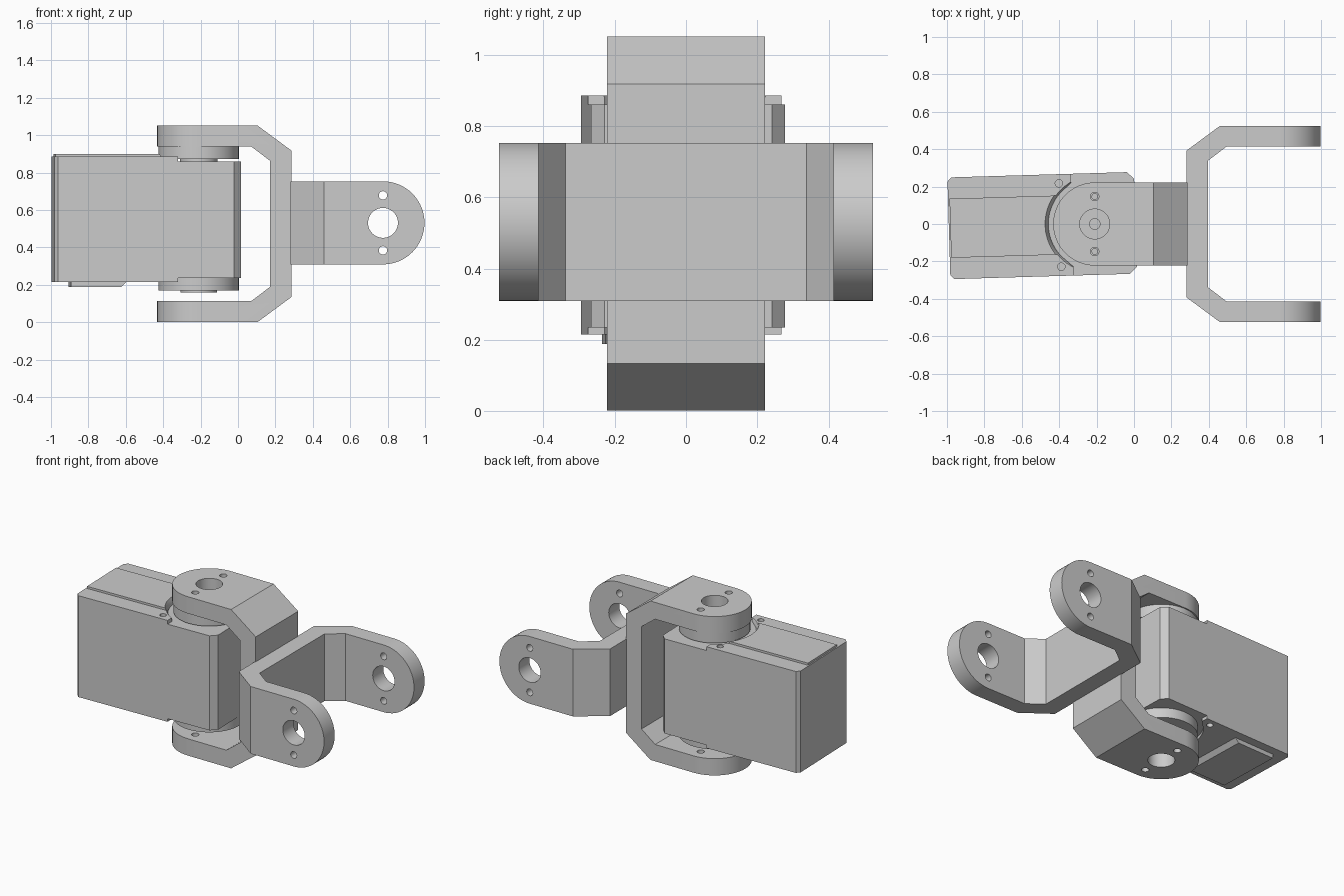
import bpy, bmesh, math

cube = bpy.data.objects.get("Cube")
if cube:
    bpy.data.objects.remove(cube)

grey = bpy.data.materials.new("plain grey")
grey.use_nodes = True
GREY = (0.6, 0.6, 0.6, 1)
grey.diffuse_color = GREY
grey.node_tree.nodes["Principled BSDF"].inputs["Base Color"].default_value = GREY


def arc(r, start, end, steps, cx=0, cy=0):
    angles = [math.radians(start + (end - start) * i / steps) for i in range(steps + 1)]
    return [(cx + r * math.cos(a), cy + r * math.sin(a)) for a in angles]


def disc(r, cx=0, cy=0, steps=48):
    return arc(r, 0, 360, steps, cx, cy)[:-1]


def prism(name, outline, z0, z1, scale=1):
    """Extrude a flat outline from z0 to z1, scaling the far end about the origin."""
    bm = bmesh.new()
    low = [bm.verts.new((x, y, z0)) for x, y in outline]
    high = [bm.verts.new((x * scale, y * scale, z1)) for x, y in outline]
    n = len(outline)
    bm.faces.new(low)
    bm.faces.new(high)
    for i in range(n):
        j = (i + 1) % n
        bm.faces.new((low[i], low[j], high[j], high[i]))
    bmesh.ops.recalc_face_normals(bm, faces=bm.faces)
    mesh = bpy.data.meshes.new(name)
    bm.to_mesh(mesh)
    bm.free()
    mesh.materials.append(grey)
    ob = bpy.data.objects.new(name, mesh)
    bpy.context.collection.objects.link(ob)
    return ob


def select(ob):
    bpy.ops.object.select_all(action="DESELECT")
    ob.select_set(True)
    bpy.context.view_layer.objects.active = ob


def combine(ob, tool, operation="DIFFERENCE"):
    bpy.context.view_layer.update()
    select(ob)
    mod = ob.modifiers.new("shape", "BOOLEAN")
    mod.operation, mod.object, mod.solver = operation, tool, "EXACT"
    bpy.ops.object.modifier_apply(modifier=mod.name)
    bpy.data.objects.remove(tool)


def finish(ob, location, rotation=(0, 0, 0)):
    select(ob)
    bpy.ops.object.shade_smooth_by_angle(angle=math.radians(30))
    ob.location, ob.rotation_euler = location, rotation


# Proportions shared by the parts
MID_Z, PIVOT_X, TAB = 0.527, -0.21, 0.222
HOLE, SCREW, SCREW_GAP = 0.08, 0.0225, 0.147


# C-shaped bracket, pivot at the origin and its base towards +x
def bracket(name):
    half = [(-TAB, 0.414), (-TAB, 0.525), (0.315, 0.525), (0.495, 0.392)]
    inner = [(0.38, 0.338), (0.28, 0.414)]
    mirror = lambda pts: [(x, -y) for x, y in reversed(pts)]
    ob = prism(name, half + mirror(half) + mirror(inner) + inner, -0.223, 0.223)

    def across(outline):
        tool = prism("cutter", outline, -0.7, 0.7)
        tool.rotation_euler.x = math.pi / 2
        return tool

    rounded = arc(TAB, 90, 270, 32) + [(0.6, -TAB), (0.6, TAB)]
    combine(ob, across(rounded), "INTERSECT")
    combine(ob, across(disc(HOLE)))
    for side in (-1, 1):
        combine(ob, across(disc(SCREW, 0, side * SCREW_GAP, 20)))
    return ob


finish(bracket("upright_bracket"), (PIVOT_X, 0, MID_Z - 0.001), (math.pi / 2, 0, 0))
finish(bracket("flat_bracket"), (0.775, 0, 0.531), (0, 0, math.pi))

# Motor case, built around the pivot and turned slightly
turn = (0, 0, math.radians(1.7))
side = [(-0.78, 0.25), (-0.76, 0.272), (0.18, 0.272), (0.218, 0.235)]
case = prism("motor_case", side + [(x, -y) for x, y in reversed(side)], 0.215, 0.885)
lid = [(-0.772, 0.158), (-0.1, 0.158), (-0.1, -0.158), (-0.772, -0.158)]
combine(case, prism("lid", lid, 0.8, 0.899), "UNION")

# Lowered shoulders around the discs, on both ends
notch = [(0.4, 0.4), (-0.12, 0.4), (-0.12, 0.225)]
notch += arc(0.248, 138, 222, 20) + [(-0.12, -0.225), (-0.12, -0.4), (0.4, -0.4)]
combine(case, prism("cutter", notch, 0.86, 1.1))
combine(case, prism("cutter", notch, 0, 0.235))
combine(case, prism("cutter", disc(0.247), 0.865, 0.91, 1.1))

# Case screw holes
for y in (-0.223, 0.223):
    for z0, z1 in ((0.84, 1), (0.1, 0.25)):
        combine(case, prism("cutter", disc(0.02, -0.185, y, 20), z0, z1))
finish(case, (PIVOT_X, 0, 0), turn)

# Cover plate under the case
cover = prism("bottom_cover", [(-0.69, 0.215), (-0.39, 0.215), (-0.39, -0.215), (-0.69, -0.215)], 0.188, 0.22)
for v in cover.data.vertices:
    if v.co.z < 0.2 and v.co.x > -0.5:
        v.co.x -= 0.03
finish(cover, (PIVOT_X, 0, 0), turn)

# Drive disc with its hub and screw holes
drive = prism("drive_disc", disc(0.215), 0.872, 0.94)
combine(drive, prism("cutter", disc(0.028, steps=20), 0.925, 1))
for y in (-SCREW_GAP, SCREW_GAP):
    combine(drive, prism("cutter", disc(0.015, 0, y, 16), 0.9, 1))
finish(drive, (PIVOT_X, 0, 0))
finish(prism("drive_hub", disc(0.1), 0.85, 0.88), (PIVOT_X, 0, 0))

# Idle disc and boss on the underside
finish(prism("idle_disc", disc(0.215), 0.17, 0.24), (PIVOT_X, 0, 0))
finish(prism("idle_boss", disc(0.097), 0.158, 0.18), (PIVOT_X, 0, 0))
